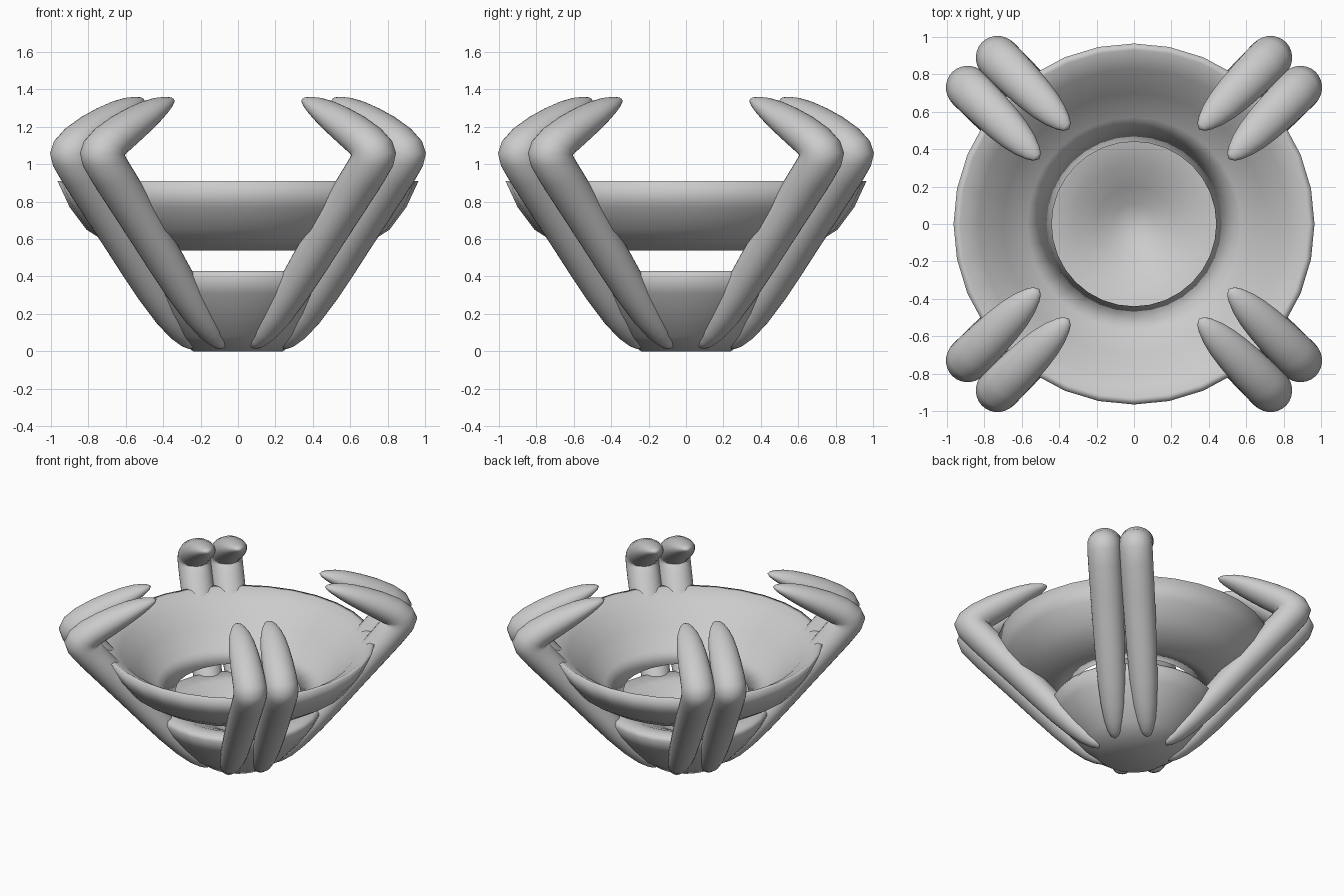
import bpy, bmesh, math
from mathutils import Vector

if "Cube" in bpy.data.objects:
    bpy.data.objects.remove(bpy.data.objects["Cube"])


def loft(name, rings, closed=False, levels=0):
    """Skin a list of point rings; closed joins last ring to first, otherwise ends are capped."""
    bm = bmesh.new()
    vs = [[bm.verts.new(p) for p in ring] for ring in rings]
    n, m = len(vs[0]), len(vs)
    for i in range(m if closed else m - 1):
        a, b = vs[i], vs[(i + 1) % m]
        for j in range(n):
            k = (j + 1) % n
            bm.faces.new((a[j], a[k], b[k], b[j]))
    if not closed:
        bm.faces.new(vs[0])
        bm.faces.new(vs[-1])
    bmesh.ops.recalc_face_normals(bm, faces=bm.faces)
    me = bpy.data.meshes.new(name)
    bm.to_mesh(me)
    bm.free()
    for p in me.polygons:
        p.use_smooth = True
    ob = bpy.data.objects.new(name, me)
    bpy.context.collection.objects.link(ob)
    if levels:
        sub = ob.modifiers.new("smooth", "SUBSURF")
        sub.levels = sub.render_levels = levels
    return ob


def lathe(name, profile, closed, n=32):
    angles = [math.tau * j / n for j in range(n)]
    return loft(name, [[(r * math.cos(a), r * math.sin(a), z) for a in angles]
                       for r, z in profile], closed)


# Lower cup: rounded rim and a shallow pit inside
lathe("lower_cup", [(0.24, 0.0), (0.35, 0.08), (0.46, 0.2), (0.54, 0.31), (0.585, 0.40),
                    (0.565, 0.43), (0.44, 0.42), (0.32, 0.37), (0.2, 0.31),
                    (0.11, 0.25), (0.03, 0.23)], False)

# Upper bowl ring: thick at the bottom, thin at the rim
lathe("upper_bowl_ring", [(0.57, 0.54), (0.70, 0.58), (0.81, 0.65), (0.90, 0.77), (0.965, 0.91),
                          (0.93, 0.91), (0.83, 0.85), (0.70, 0.725), (0.57, 0.60),
                          (0.44, 0.54)], True)

# Claw path: distance out along the diagonal, height, half thickness, half width
CLAW = [(0.215, 0.015, 0.018, 0.025), (0.31, 0.085, 0.065, 0.075), (0.50, 0.29, 0.092, 0.105),
        (0.81, 0.66, 0.105, 0.117), (1.10, 0.98, 0.113, 0.122), (1.158, 1.055, 0.152, 0.122),
        (1.10, 1.118, 0.115, 0.122), (0.86, 1.24, 0.088, 0.11), (0.70, 1.315, 0.055, 0.08),
        (0.6, 1.348, 0.012, 0.022)]
SIDES = 14


def claw(name, angle, offset):
    out = Vector((math.cos(angle), math.sin(angle), 0))
    side = Vector((-math.sin(angle), math.cos(angle), 0))
    up = Vector((0, 0, 1))
    pts = [out * d + side * offset + up * z for d, z, _, _ in CLAW]
    rings = []
    for i, p in enumerate(pts):
        tangent = Vector()
        if i > 0:
            tangent += (p - pts[i - 1]).normalized()
        if i < len(pts) - 1:
            tangent += (pts[i + 1] - p).normalized()
        normal = tangent.normalized().cross(side)
        _, _, t, w = CLAW[i]
        rings.append([p + normal * t * math.cos(a) + side * w * math.sin(a)
                      for a in (math.tau * j / SIDES for j in range(SIDES))])
    loft(name, rings, levels=1)


# A pair of bent claws at each corner
for c in range(4):
    for s in (-1, 1):
        claw(f"claw_{c + 1}_{'left' if s > 0 else 'right'}",
             math.radians(45 + 90 * c), 0.113 * s)
